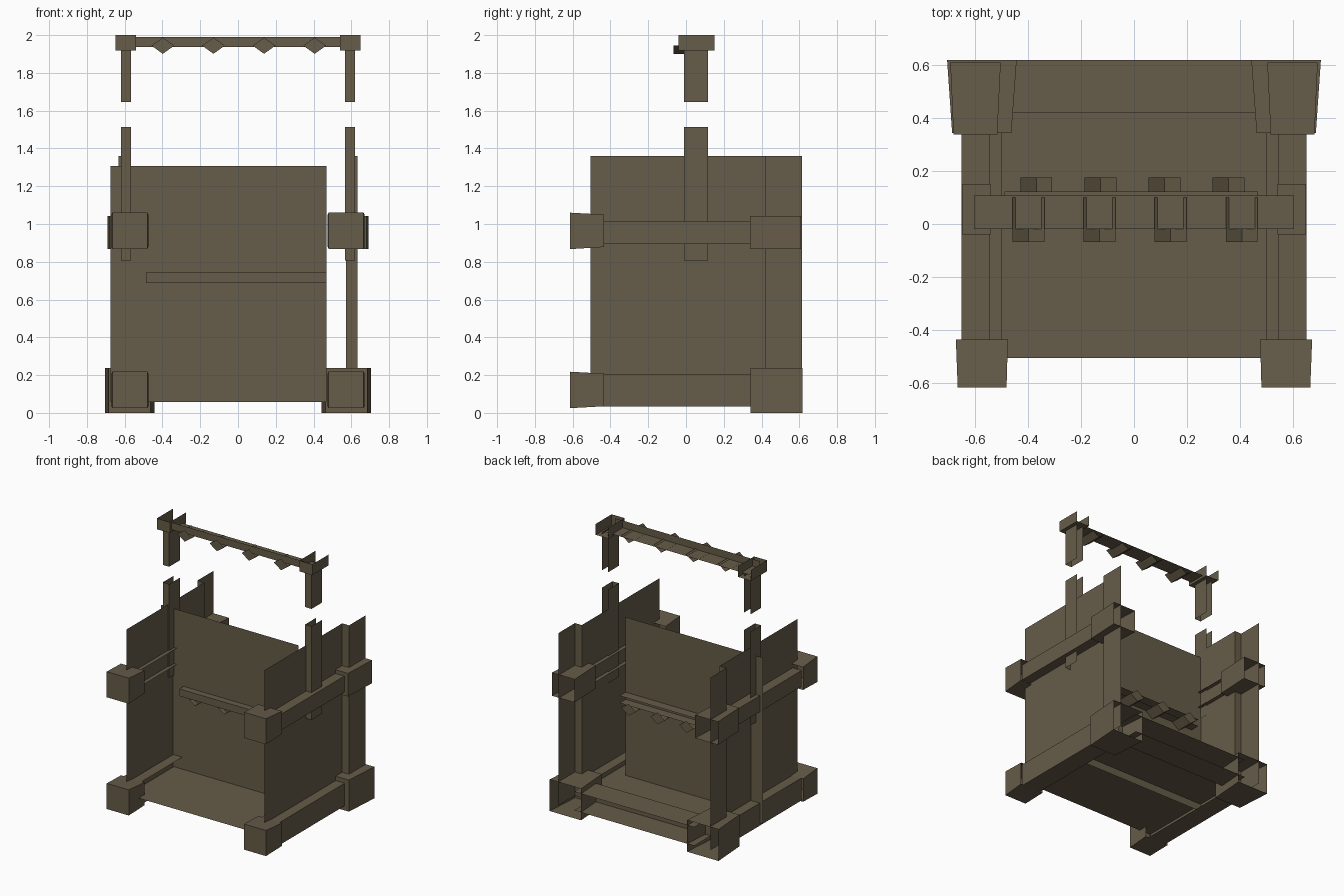
import bpy, bmesh

if "Cube" in bpy.data.objects:
    bpy.data.objects.remove(bpy.data.objects["Cube"])

mat = bpy.data.materials.new("weathered_wood")
mat.diffuse_color = (0.133, 0.107, 0.066, 1)
mat.use_nodes = True
mat.node_tree.nodes["Principled BSDF"].inputs["Base Color"].default_value = mat.diffuse_color

# corner order: bit 0 = x max, bit 1 = y max, bit 2 = z max
SIDES = {
    "left": (0, 4, 6, 2), "right": (1, 3, 7, 5),
    "front": (0, 1, 5, 4), "back": (2, 6, 7, 3),
    "bottom": (0, 2, 3, 1), "top": (4, 5, 7, 6),
}


def finish(name, bm):
    mesh = bpy.data.meshes.new(name)
    bm.to_mesh(mesh)
    bm.free()
    mesh.materials.append(mat)
    obj = bpy.data.objects.new(name, mesh)
    bpy.context.collection.objects.link(obj)
    return obj


def shell(name, x, y, z, sides, x_back=None, z_back=None):
    """Open box from chosen sides; the back end may have its own size."""
    xb, zb = x_back or x, z_back or z
    bm = bmesh.new()
    v = []
    for i in range(8):
        ax, az = (xb, zb) if i & 2 else (x, z)
        v.append(bm.verts.new((ax[i & 1], y[(i >> 1) & 1], az[i >> 2])))
    for s in sides.split():
        bm.faces.new([v[k] for k in SIDES[s]])
    loose = [p for p in bm.verts if not p.link_faces]
    bmesh.ops.delete(bm, geom=loose, context="VERTS")
    return finish(name, bm)


def pair(name, x, y, z, sides, x_back=None, z_back=None):
    """Right-hand part plus its mirror image on the left."""
    shell(name + "_right", x, y, z, sides, x_back, z_back)
    swap = {"left": "right", "right": "left"}
    flipped = " ".join(swap.get(s, s) for s in sides.split())
    mx = (-x[1], -x[0])
    mb = (-x_back[1], -x_back[0]) if x_back else None
    shell(name + "_left", mx, y, z, flipped, mb, z_back)


def pegs(name, centres, half, y_cap, y_end, z_mid, rise):
    """Row of V-shaped pegs with a diamond end plate at y_cap."""
    bm = bmesh.new()
    for c in centres:
        a, b = ([bm.verts.new(p) for p in
                 ((c - half, yy, z_mid), (c, yy, z_mid - rise), (c + half, yy, z_mid))]
                for yy in (y_cap, y_end))
        bm.faces.new((a[0], a[1], b[1], b[0]))
        bm.faces.new((a[1], a[2], b[2], b[1]))
        tip = bm.verts.new((c, y_cap, z_mid + rise))
        bm.faces.new((a[0], a[1], a[2], tip))
    finish(name, bm)


# Floor and rear sill channel, open at the back
shell("floor", (-0.57, 0.57), (-0.505, 0.42), (0.115, 0.2), "bottom")
shell("rear_sill", (-0.5, 0.5), (0.42, 0.618), (0.06, 0.2), "top front bottom")

# Walls: two sides and the offset middle panel
pair("side_wall", (0.5, 0.575), (-0.505, 0.42), (0.06, 1.36), "right")
shell("middle_panel", (-0.675, 0.468), (0.05, 0.1), (0.057, 1.307), "front")

# Posts
pair("rear_post", (0.573, 0.632), (0.42, 0.613), (0.06, 1.36), "front right")
pair("middle_post", (0.567, 0.62), (-0.01, 0.117), (0.808, 1.514), "front left right")
pair("hanging_post", (0.567, 0.62), (-0.01, 0.117), (1.645, 1.93), "front left right")

# Side rails, open towards the inside
pair("upper_rail", (0.545, 0.65), (-0.45, 0.36), (0.893, 1.014), "top bottom right")
pair("lower_rail", (0.5, 0.65), (-0.45, 0.36), (0.035, 0.205), "top bottom right")

# Tapered end blocks on the rails, open at the back
BLOCK = "front left right top bottom"
pair("front_upper_block", (0.48, 0.664), (-0.615, -0.435), (0.867, 1.06), BLOCK,
     (0.475, 0.671), (0.878, 1.05))
pair("front_lower_block", (0.48, 0.664), (-0.615, -0.435), (0.025, 0.218), BLOCK,
     (0.475, 0.671), (0.035, 0.208))
pair("rear_upper_block", (0.515, 0.68), (0.338, 0.608), (0.868, 1.042), BLOCK,
     (0.502, 0.692))
pair("rear_lower_block", (0.462, 0.685), (0.342, 0.618), (0.0, 0.238), BLOCK,
     (0.442, 0.704))

# Top beam with brackets and pegs
shell("top_beam", (-0.603, 0.603), (-0.018, 0.108), (1.936, 1.99), "bottom front")
pair("beam_bracket", (0.54, 0.648), (-0.04, 0.15), (1.918, 2.0), "front left right bottom")
pegs("beam_pegs", [-0.398 + 0.268 * i for i in range(4)], 0.06,
     -0.067, 0.1, 1.944, 0.043)

# Shelf board through the panel, with its pegs
shell("shelf", (-0.488, 0.468), (0.0, 0.122), (0.688, 0.742), "top bottom front")
pegs("shelf_pegs", [-0.368 + 0.2415 * i for i in range(4)], 0.06,
     0.175, 0.012, 0.686, 0.045)
